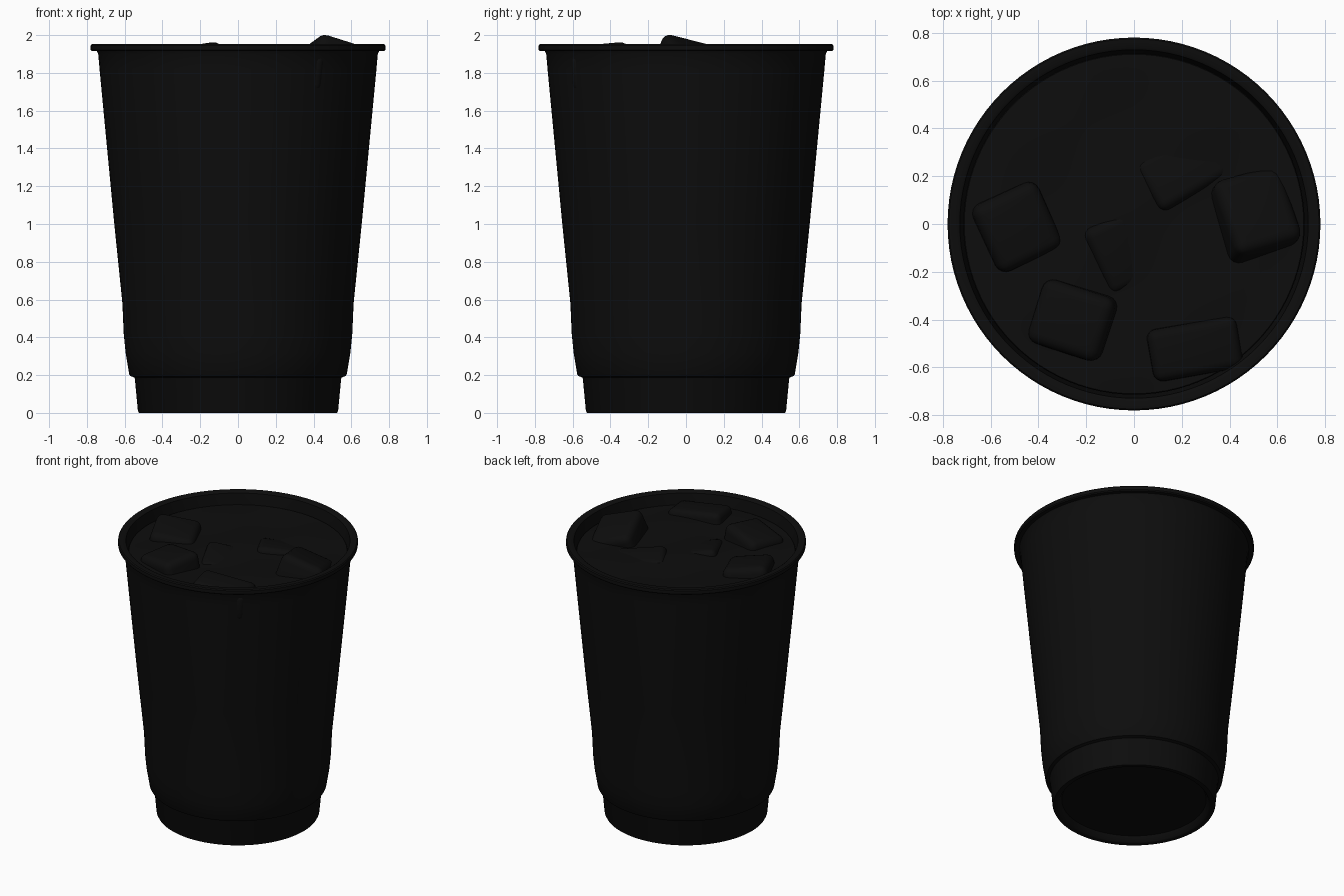
import bpy, bmesh, math
from mathutils import Matrix, Euler, Vector

cube = bpy.data.objects.get("Cube")
if cube:
    bpy.data.objects.remove(cube, do_unlink=True)


def material(name, value):
    mat = bpy.data.materials.new(name)
    mat.use_nodes = True
    colour = (value, value, value, 1)
    mat.diffuse_color = colour
    mat.node_tree.nodes["Principled BSDF"].inputs["Base Color"].default_value = colour
    return mat


black = material("near black", 0.004)


def add_object(name, bm, angle):
    bmesh.ops.recalc_face_normals(bm, faces=bm.faces[:])
    mesh = bpy.data.meshes.new(name)
    bm.to_mesh(mesh)
    bm.free()
    mesh.materials.append(black)
    obj = bpy.data.objects.new(name, mesh)
    bpy.context.collection.objects.link(obj)
    bpy.ops.object.select_all(action='DESELECT')
    obj.select_set(True)
    bpy.context.view_layer.objects.active = obj
    bpy.ops.object.shade_smooth_by_angle(angle=math.radians(angle))
    return obj


def lathe(profile, steps=96):
    """Spin a radius/height profile around the z axis."""
    bm = bmesh.new()
    verts = [bm.verts.new((r, 0, z)) for r, z in profile]
    edges = [bm.edges.new(pair) for pair in zip(verts, verts[1:])]
    bmesh.ops.spin(bm, geom=verts + edges, axis=(0, 0, 1), cent=(0, 0, 0),
                   angle=math.tau, steps=steps, use_duplicate=False)
    bmesh.ops.remove_doubles(bm, verts=bm.verts[:], dist=0.0005)
    return bm


# Cup: recessed base, stepped foot, tapered wall, rolled rim and inner wall
outer = [(0, 0.04), (0.47, 0.04), (0.49, 0.005), (0.5, 0), (0.525, 0), (0.53, 0.01),
         (0.546, 0.18), (0.55, 0.188), (0.57, 0.195), (0.576, 0.205), (0.595, 0.32),
         (0.605, 0.42), (0.612, 0.58), (0.655, 1.0), (0.733, 1.82), (0.74, 1.9)]
rim = [(0.747, 1.915), (0.774, 1.915), (0.78, 1.922), (0.78, 1.945), (0.774, 1.952),
       (0.74, 1.952), (0.729, 1.945)]
inner = [(0.718, 1.86), (0.59, 0.5), (0.55, 0.22), (0.52, 0.08), (0, 0.08)]
add_object("cup", lathe(outer + rim + inner), 35)

# Drink: a body just inside the wall with a gently rippled surface
rings = [(r / 20 * 0.71, 1.87) for r in range(20, -1, -1)]
bm = lathe([(0, 0.09), (0.51, 0.09), (0.58, 0.5), (0.714, 1.862)] + rings)
for v in bm.verts:
    if v.co.z > 1.865:
        fade = 1 - (v.co.xy.length / 0.71) ** 4
        v.co.z += 0.012 * fade * math.sin(9 * v.co.x + 2) * math.sin(8 * v.co.y + 1)
add_object("drink", bm, 40)


def ice(name, x, y, top, size, tilt):
    """Rounded ice cube, tilted in degrees, with its highest point at top."""
    bm = bmesh.new()
    bmesh.ops.create_cube(bm, size=1)
    bmesh.ops.scale(bm, vec=size, verts=bm.verts[:])
    bmesh.ops.bevel(bm, geom=bm.edges[:], offset=min(size) * 0.2, segments=4,
                    profile=0.5, affect='EDGES')
    turn = Euler([math.radians(a) for a in tilt]).to_matrix().to_4x4()
    bmesh.ops.transform(bm, matrix=turn, verts=bm.verts[:])
    peak = max(v.co.z for v in bm.verts)
    bmesh.ops.transform(bm, matrix=Matrix.Translation(Vector((x, y, top - peak))),
                        verts=bm.verts[:])
    add_object(name, bm, 60)


# Floating ice
ice("ice_left", 0.5, 0.03, 2.0, (0.3, 0.34, 0.24), (-14, 17, 15))
ice("ice_right", -0.5, -0.01, 1.945, (0.3, 0.31, 0.24), (6, 8, 25))
ice("ice_front_right", -0.25, -0.4, 1.962, (0.32, 0.28, 0.24), (5, -8, -18))
ice("ice_front_left", 0.25, -0.52, 1.935, (0.38, 0.22, 0.2), (4, 5, 10))
ice("ice_centre", -0.08, -0.12, 1.905, (0.2, 0.3, 0.2), (8, 10, 25))
ice("ice_back", 0.2, 0.22, 1.9, (0.34, 0.24, 0.2), (-7, 6, 30))
